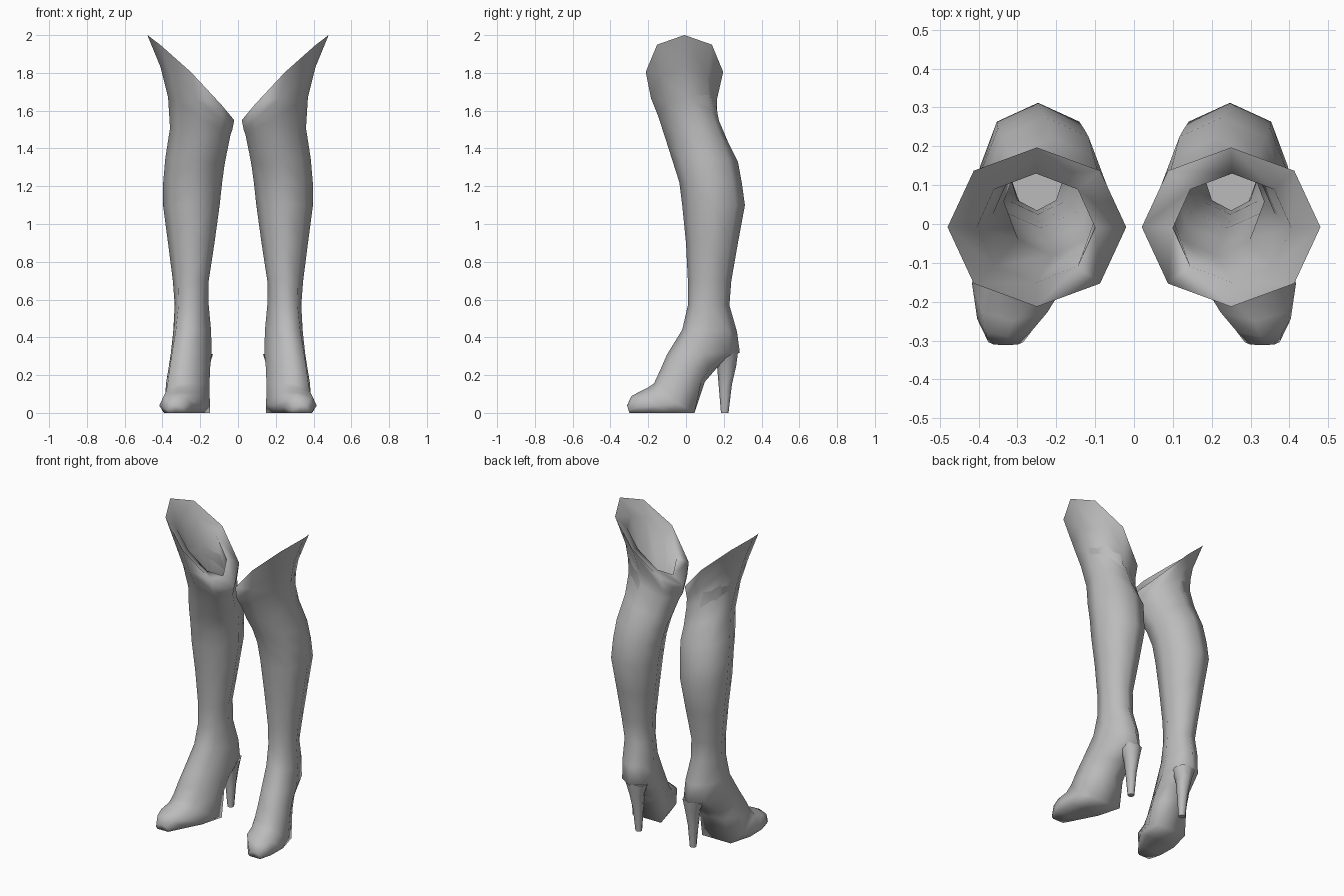
import bpy, bmesh, math

if "Cube" in bpy.data.objects:
    bpy.data.objects.remove(bpy.data.objects["Cube"])

leather = bpy.data.materials.new("grey leather")
leather.diffuse_color = (0.5, 0.5, 0.5, 1)
leather.use_nodes = True
leather.node_tree.nodes["Principled BSDF"].inputs["Base Color"].default_value = leather.diffuse_color

# Half cross-section as (back-to-front fraction, sideways fraction), round or flat-soled
ROUND = [(0, 0), (.146, .707), (.5, 1), (.854, .707), (1, 0)]
SOLE = [(0, 0), (0, .85), (.35, 1), (.85, .7), (1, 0)]


def ring(front, back, half, sole=0, tilt=0, bow=0):
    """Eight points between a front and a back point, leaning sideways by tilt."""
    half_pts = [(a[0] * (1 - sole) + b[0] * sole, a[1] * (1 - sole) + b[1] * sole)
                for a, b in zip(ROUND, SOLE)]
    section = half_pts + [(u, -v) for u, v in half_pts[3:0:-1]]
    pts = []
    for u, v in section:
        x, y, z = (b + (f - b) * u for f, b in zip(front, back))
        pts.append((x + v * half, y, z + v * half * tilt + bow * (1 - v * v)))
    return pts


def level(z, x, half, yf, yb, tilt=0, bow=0, inset=0):
    return ring((x, yf + inset, z), (x, yb - inset, z), half - inset, 0, tilt, bow)


def loft(name, rings, angle):
    bm = bmesh.new()
    rows = [[bm.verts.new(p) for p in r] for r in rings]
    for a, b in zip(rows, rows[1:]):
        for i in range(8):
            j = (i + 1) % 8
            bm.faces.new((a[i], a[j], b[j], b[i]))
    bm.faces.new(rows[0])
    bm.faces.new(rows[-1])
    bmesh.ops.recalc_face_normals(bm, faces=bm.faces)
    mesh = bpy.data.meshes.new(name)
    bm.to_mesh(mesh)
    bm.free()
    mesh.materials.append(leather)
    obj = bpy.data.objects.new(name, mesh)
    bpy.context.collection.objects.link(obj)
    bpy.ops.object.select_all(action='DESELECT')
    obj.select_set(True)
    bpy.context.view_layer.objects.active = obj
    bpy.ops.object.shade_smooth_by_angle(angle=math.radians(angle))
    obj.modifiers.new("other_boot", 'MIRROR').use_clip = False


# Leg: height, centre x, half width, front y, back y, sideways tilt
shaft = [
    (.70, .25, .095, .01, .24),
    (.90, .2475, .123, 0, .275),
    (1.10, .247, .15, -.02, .312),
    (1.22, .24, .156, -.035, .295),
    (1.33, .228, .157, -.07, .275, .1),
    (1.44, .21, .15, -.105, .22, .45),
    (1.57, .205, .165, -.147, .165, .6),
    (1.665, .22, .19, -.185, .165, .87),
]

# Foot from toe to ankle: front point, back point, half width, flat-sole amount
foot = [
    ring((.33, -.312, .04), (.33, -.30, 0), .045, 1),
    ring((.325, -.29, .088), (.32, -.22, 0), .082, 1),
    ring((.31, -.25, .11), (.29, -.10, 0), .12, 1),
    ring((.305, -.20, .135), (.25, .045, 0), .12, 1),
    ring((.30, -.17, .155), (.24, .10, .165), .115, .5),
    ring((.295, -.135, .23), (.225, .165, .24), .11, .2),
    ring((.285, -.10, .31), (.21, .285, .32), .108),
    ring((.265, -.02, .44), (.22, .27, .43), .10),
    ring((.255, .01, .57), (.235, .23, .57), .09),
]

# Slanted rim, its lip, and the hollow inside
rim = [level(1.775, .25, .23, -.213, .197, .98, .03),
       level(1.75, .2525, .1525, -.15, .13, .98, .03)]
lining = [level(*s, inset=.025) for s in reversed(shaft[:6])]
lining.append(level(.5, .245, .07, .03, .2))

loft("boot", foot + [level(*s) for s in shaft] + rim + lining, 75)

# Tapered heel
loft("heel", [
    ring((.2, .15, .30), (.205, .275, .32), .07),
    ring((.2, .165, .24), (.2, .266, .25), .045),
    ring((.197, .175, .12), (.197, .243, .15), .03),
    ring((.195, .185, 0), (.195, .225, 0), .02),
], 60)
